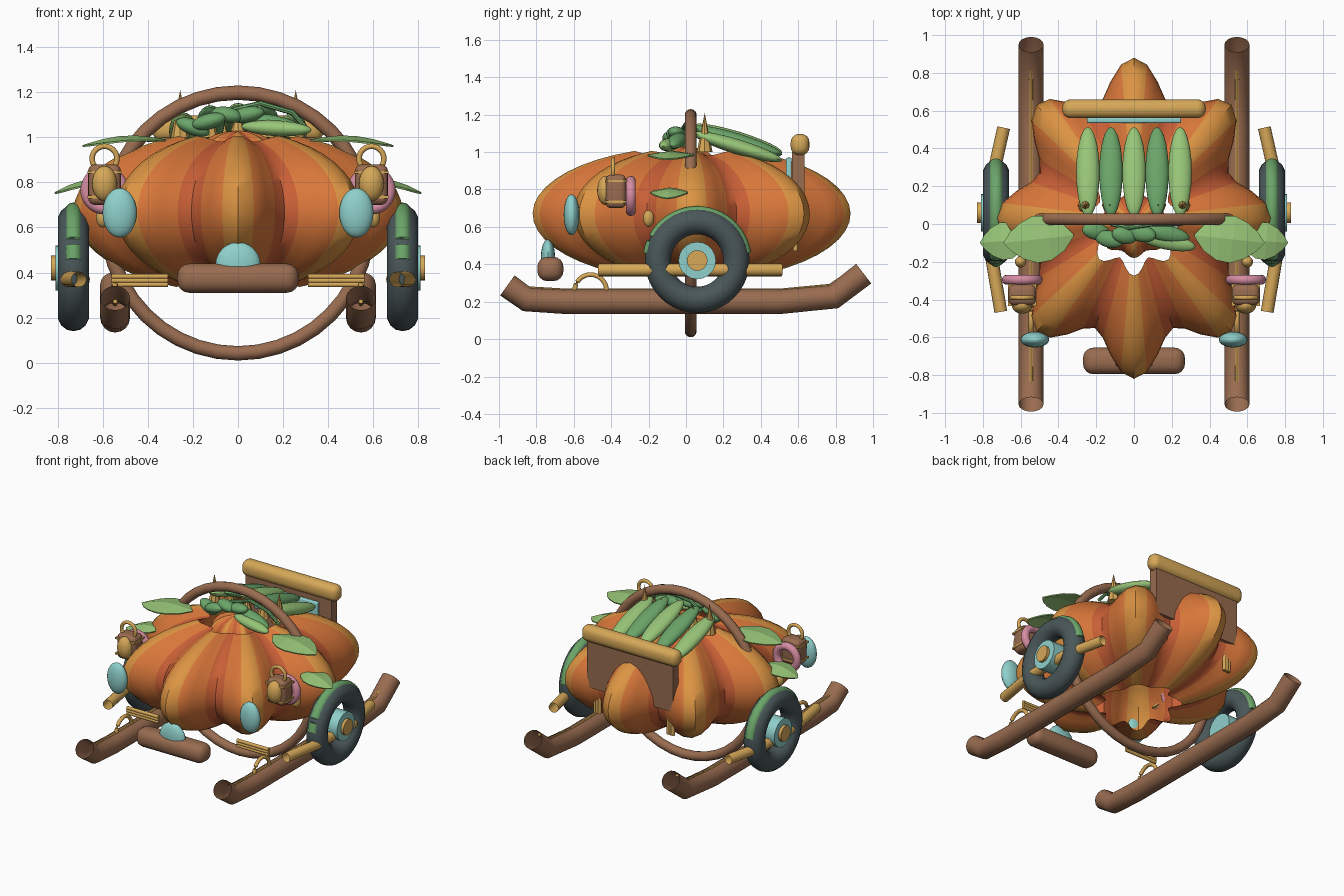
import bpy, bmesh, math
from mathutils import Matrix, Vector, Euler

if "Cube" in bpy.data.objects:
    bpy.data.objects.remove(bpy.data.objects["Cube"])

def material(name, hexa):
    m = bpy.data.materials.new(name)
    c = [int(hexa[i:i + 2], 16) / 255 for i in (0, 2, 4)]
    m.diffuse_color = [(v / 12.92 if v < .04045 else ((v + .055) / 1.055) ** 2.4) for v in c] + [1]
    m.use_nodes = True
    m.node_tree.nodes["Principled BSDF"].inputs["Base Color"].default_value = m.diffuse_color
    return m

LIGHT_ORANGE = material("light orange", "DC9443")
ORANGE = material("orange", "D9773A")
RED_ORANGE = material("red orange", "C95F36")
GOLD = material("gold", "D6A858")
BROWN = material("brown", "996C50")
LIGHT_GREEN = material("light green", "98C678")
GREEN = material("green", "6BA569")
CYAN = material("pale cyan", "8FD0CB")
RUBBER = material("rubber grey", "4A5759")
PINK = material("pink", "D58CA2")

def finish(name, bm, mats, smooth=True, normals=True):
    if normals:
        bmesh.ops.recalc_face_normals(bm, faces=bm.faces)
    me = bpy.data.meshes.new(name)
    bm.to_mesh(me)
    bm.free()
    for m in mats if isinstance(mats, list) else [mats]:
        me.materials.append(m)
    ob = bpy.data.objects.new(name, me)
    bpy.context.collection.objects.link(ob)
    if smooth:
        bpy.context.view_layer.objects.active = ob
        bpy.ops.object.select_all(action='DESELECT')
        ob.select_set(True)
        bpy.ops.object.shade_smooth_by_angle(angle=math.radians(40))
    return ob

def place(loc, rot=(0, 0, 0), scale=(1, 1, 1)):
    return Matrix.LocRotScale(Vector(loc), Euler([math.radians(a) for a in rot]), Vector(scale))

def ellipsoid(name, loc, size, mat, rot=(0, 0, 0)):
    bm = bmesh.new()
    bmesh.ops.create_uvsphere(bm, u_segments=20, v_segments=12, radius=1, matrix=place(loc, rot, size))
    return finish(name, bm, mat)

def cone(name, loc, r1, r2, h, mat, rot=(0, 0, 0), n=20):
    bm = bmesh.new()
    bmesh.ops.create_cone(bm, cap_ends=True, segments=n, radius1=r1, radius2=r2, depth=h,
                          matrix=place(loc, rot))
    return finish(name, bm, mat)

def box(name, loc, size, mat, bevel=0.0):
    bm = bmesh.new()
    bmesh.ops.create_cube(bm, size=1, matrix=place(loc, scale=size))
    if bevel:
        bmesh.ops.bevel(bm, geom=bm.edges[:], offset=bevel, segments=4, profile=.5, affect='EDGES')
    return finish(name, bm, mat)

def tube(name, pts, r, mat, closed=False, caps=False, n=16):
    """Sweep a circle along a path of points."""
    bm = bmesh.new()
    pts = [Vector(p) for p in pts]
    rings, k = [], len(pts)
    for i, p in enumerate(pts):
        a = pts[i - 1] if closed or i else p
        b = pts[(i + 1) % k] if closed or i < k - 1 else p
        t = ((p - a).normalized() + (b - p).normalized()).normalized()
        side = t.cross(Vector((0, 0, 1)) if abs(t.z) < .9 and not closed else Vector((.02, 1, 0)))
        side.normalize()
        up = side.cross(t)
        rings.append([bm.verts.new(p + r * (math.cos(j * math.tau / n) * side + math.sin(j * math.tau / n) * up))
                      for j in range(n)])
    for i in range(k if closed else k - 1):
        A, B = rings[i], rings[(i + 1) % k]
        for j in range(n):
            bm.faces.new((A[j], A[(j + 1) % n], B[(j + 1) % n], B[j]))
    if caps:
        bm.faces.new(rings[0])
        bm.faces.new(rings[-1])
    return finish(name, bm, mat)

def arc(loc, R, axis, a0=0, a1=360, n=40):
    """Points on a circle around the x or y axis."""
    full = a1 - a0 == 360
    out = []
    for i in range(n if full else n + 1):
        a = math.radians(a0 + (a1 - a0) * i / n)
        c, s = R * math.cos(a), R * math.sin(a)
        out.append(Vector(loc) + (Vector((0, c, s)) if axis == 'x' else Vector((c, 0, s))))
    return out

def ring(name, loc, R, r, axis, mat):
    """Full torus around x or y."""
    bm = bmesh.new()
    N, n = 40, 14
    V = []
    for i in range(N):
        a = i * math.tau / N
        for j in range(n):
            b = j * math.tau / n
            q, w = R + r * math.cos(b), r * math.sin(b)
            c, s = q * math.cos(a), q * math.sin(a)
            V.append(bm.verts.new(Vector(loc) + Vector((w, c, s) if axis == 'x' else (c, w, s))))
    for i in range(N):
        for j in range(n):
            i2, j2 = (i + 1) % N, (j + 1) % n
            bm.faces.new((V[i * n + j], V[i2 * n + j], V[i2 * n + j2], V[i * n + j2]))
    return finish(name, bm, mat)

def pumpkin(name, loc, size, dip, v0, v1, rows=18, n=64):
    """Eight-lobed shell, open at top and bottom, striped by lobe position."""
    bm = bmesh.new()
    V = []
    for i in range(rows + 1):
        v = math.radians(v0 + (v1 - v0) * i / rows)
        for j in range(n):
            a = j * math.tau / n
            lobe = 1 - dip * (1 - math.cos(8 * a)) / 2
            V.append(bm.verts.new((loc[0] + size[0] * lobe * math.cos(v) * math.cos(a),
                                   loc[1] + size[1] * lobe * math.cos(v) * math.sin(a),
                                   loc[2] + size[2] * math.sin(v) * (1 - (1 - lobe) * .3))))
    for i in range(rows):
        for j in range(n):
            k = (j + 1) % n
            f = bm.faces.new((V[i * n + j], V[i * n + k], V[i * n + n + k], V[i * n + n + j]))
            f.material_index = (0, 1, 1, 2, 2, 1, 1, 0)[j % 8]
    return finish(name, bm, [LIGHT_ORANGE, ORANGE, RED_ORANGE], normals=False)

def leaf(name, base, tip, width, mat):
    """Pointed leaf with a raised midrib."""
    bm = bmesh.new()
    base, tip = Vector(base), Vector(tip)
    d = tip - base
    side = d.cross(Vector((0, 0, 1))).normalized()
    prev = None
    for t, w in ((0, .05), (.15, .6), (.35, .95), (.55, 1), (.75, .75), (.9, .4), (1, .02)):
        mid = base + d * t + Vector((0, 0, .03 * math.sin(math.pi * t)))
        row = [bm.verts.new(mid + side * width * w * s - Vector((0, 0, .02 * w * abs(s)))) for s in (-1, 0, 1)]
        if prev:
            for j in (0, 1):
                bm.faces.new((prev[j], prev[j + 1], row[j + 1], row[j]))
        prev = row
    ob = finish(name, bm, mat, smooth=False)
    ob.modifiers.new("thickness", 'SOLIDIFY').thickness = .008

# Body shell and the little pumpkin inside its opening
pumpkin("pumpkin_body", (0, .03, .67), (.73, .85, .36), .26, -68, 69)
pumpkin("inner_pumpkin", (0, .0, .9), (.2, .18, .13), .15, -85, 88, rows=12)

# Hoop around the body, front bumper and nose lamp
ring("hoop", (0, .025, .62), .578, .032, 'y', BROWN)
box("front_bumper", (0, -.725, .375), (.54, .14, .13), BROWN, .055)
ellipsoid("nose_lamp", (0, -.738, .435), (.1, .038, .1), CYAN)

# Tailgate with rear window and padded bar
box("tailgate", (0, .6, .83), (.68, .065, .34), BROWN)
box("rear_window", (0, .55, .885), (.5, .03, .17), CYAN, .008)
box("tailgate_bar", (0, .61, 1.04), (.76, .1, .115), GOLD, .045)

# Roof slats
for i in range(-2, 3):
    x = i * .122
    ellipsoid("roof_slat", (x, .275, 1.07 - .7 * x * x), (.062, .25, .04),
              GREEN if i % 2 else LIGHT_GREEN, (-17, 0, 0))
    # Spikes along the front edge of the roof
    top = 1.12 + .09 * (abs(i) / 2) ** 1.4
    cone("roof_spike", (x * 1.05, .1, (top + 1.0) / 2), .042, 0, top - 1.0, GOLD, n=8)

# Vine foliage in front of the roof
for x, y, z, rx, tilt, m in ((-.2, -.04, 1.045, .08, 20, GREEN), (-.13, -.08, 1.07, .08, -15, GREEN),
                             (-.05, -.06, 1.1, .07, 10, GREEN), (.04, -.05, 1.1, .08, -10, GREEN),
                             (.17, -.09, 1.04, .16, 3, LIGHT_GREEN), (.17, -.05, 1.06, .13, 12, GREEN)):
    ellipsoid("vine_pod", (x, y, z), (rx, .045, .035), m, (0, tilt, -12))
tube("vine", [(-.12, .0, 1.08), (-.03, -.02, 1.12), (.1, 0, 1.15), (.24, 0, 1.11), (.31, .02, 1.03)], .012, GREEN,
     caps=True, n=8)

for s in (-1, 1):
    X = lambda pts: [(s * x, y, z) for x, y, z in pts]
    # Runners with gold inlay and a small loop
    tube("runner", X([(.545, -.955, .287), (.545, -.85, .212), (.545, -.64, .2), (.545, .5, .2),
                      (.545, .79, .227), (.545, .95, .35)]), .066, BROWN)
    tube("runner_inlay", X([(.545, -.84, .272), (.545, -.64, .26), (.545, .5, .26), (.545, .77, .286),
                            (.545, .88, .36)]), .01, GOLD, caps=True, n=8)
    tube("runner_loop", arc((s * .545, -.51, .26), .085, 'x', 0, 180, 16), .013, GOLD, n=10)

    # Wheel: tyre, hub, cap and fender
    ring("tyre", (s * .73, .06, .42), .21, .07, 'x', RUBBER)
    cone("hub", (s * .74, .06, .42), .1, .1, .14, CYAN, (0, 90, 0))
    cone("hub_cap", (s * .755, .06, .42), .055, .055, .15, GOLD, (0, 90, 0))
    tube("fender", arc((s * .73, .06, .42), .255, 'x', 8, 172, 24), .036, GREEN, caps=True, n=12)
    # Bent side pipe
    tube("side_pipe", X([(.705, -.465, .37), (.755, -.17, .37), (.755, .22, .37), (.69, .51, .37)]), .034, GOLD)

    # Front rods and rear pipes in threes
    for i in (-1, 0, 1):
        cone("front_rod", (s * .435, -.45, .365 + i * .018), .012, .012, .25, GOLD, (0, 90, 0), 10)
        cone("rear_pipe", (s * .29 + i * .018, .585, .55), .013, .013, .16, GOLD, n=10)

    # Headlight
    ellipsoid("headlight", (s * .525, -.612, .665), (.076, .042, .11), CYAN)

    # Lantern: case, bands, lens, handle and padded ring
    box("lantern_case", (s * .592, -.375, .79), (.145, .11, .18), BROWN, .03)
    for z in (.735, .845):
        box("lantern_band", (s * .592, -.375, z), (.152, .117, .012), GOLD)
    ellipsoid("lantern_lens", (s * .592, -.43, .795), (.055, .045, .078), GOLD)
    ring("lantern_handle", (s * .592, -.39, .905), .055, .012, 'y', GOLD)
    ring("lantern_pad", (s * .592, -.295, .765), .08, .027, 'y', PINK)

    # Side clip and leaves
    ellipsoid("side_clip", (s * .6, -.2, .645), (.03, .03, .045), GOLD)
    leaf("upper_leaf", (s * .32, -.06, .99), (s * .69, -.1, .965), .125, LIGHT_GREEN)
    leaf("lower_leaf", (s * .56, -.08, .8), (s * .815, -.1, .755), .1, LIGHT_GREEN)
